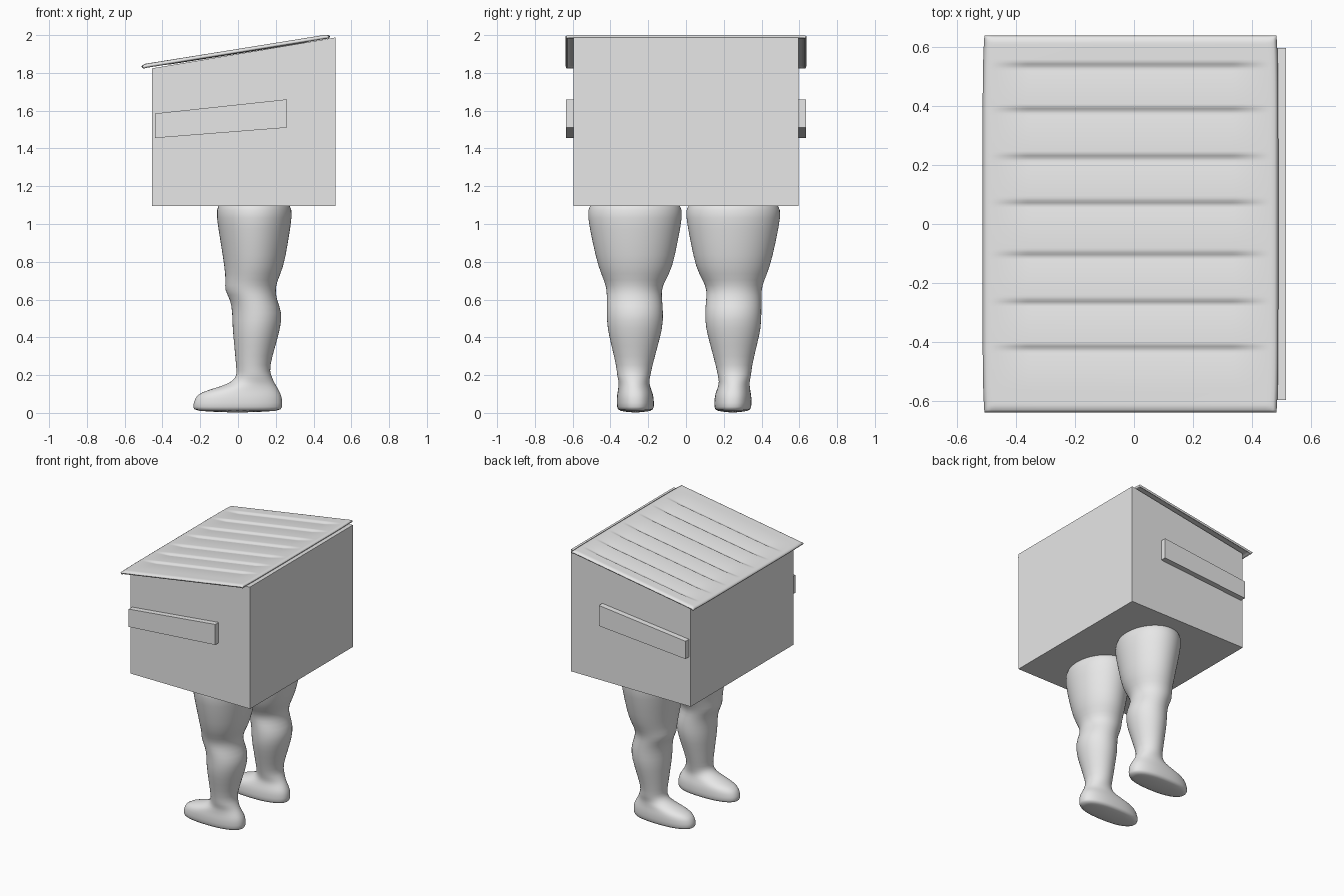
import bpy, bmesh, math

cube = bpy.data.objects.get("Cube")
if cube:
    bpy.data.objects.remove(cube, do_unlink=True)

grey = bpy.data.materials.new("plain grey")
grey.use_nodes = True
grey.diffuse_color = (0.8, 0.8, 0.8, 1)
grey.node_tree.nodes["Principled BSDF"].inputs["Base Color"].default_value = (0.8, 0.8, 0.8, 1)


def finish(name, bm, smooth=None):
    bmesh.ops.recalc_face_normals(bm, faces=bm.faces)
    mesh = bpy.data.meshes.new(name)
    bm.to_mesh(mesh)
    bm.free()
    mesh.materials.append(grey)
    obj = bpy.data.objects.new(name, mesh)
    bpy.context.collection.objects.link(obj)
    if smooth:
        bpy.ops.object.select_all(action="DESELECT")
        obj.select_set(True)
        bpy.context.view_layer.objects.active = obj
        bpy.ops.object.shade_smooth_by_angle(angle=math.radians(smooth))
    return obj


def slab(name, outline, y0, y1):
    """Extrude an x-z outline along y."""
    bm = bmesh.new()
    face = bm.faces.new([bm.verts.new((x, y0, z)) for x, z in outline])
    made = bmesh.ops.extrude_face_region(bm, geom=[face])["geom"]
    moved = [v for v in made if isinstance(v, bmesh.types.BMVert)]
    bmesh.ops.translate(bm, verts=moved, vec=(0, y1 - y0, 0))
    return finish(name, bm)


# Container with a sloping top
slab("container_body", [(-0.455, 1.095), (0.515, 1.095), (0.515, 1.987), (-0.455, 1.824)],
     -0.595, 0.595)

# Slanted side bars
bar = [(-0.44, 1.455), (0.26, 1.51), (0.26, 1.66), (-0.44, 1.585)]
slab("right_side_bar", bar, -0.635, -0.59)
slab("left_side_bar", bar, 0.59, 0.635)

# Lid: rounded sheet with seven pressed grooves
GROOVES = [0.53, 0.38, 0.22, 0.065, -0.11, -0.27, -0.425]


def groove(y):
    depth = 0
    for line in GROOVES:
        t = y - line
        if 0 <= t < 0.018:
            depth = max(depth, 1 - t / 0.018)
        elif -0.14 < t < 0:
            depth = max(depth, (1 + t / 0.14) ** 2)
    return depth


bm = bmesh.new()
bmesh.ops.create_grid(bm, x_segments=80, y_segments=160, size=1)
for v in bm.verts:
    x, y = v.co.x * 0.5, v.co.y * 0.637
    fade = min(1, max(0, (0.47 - abs(x)) / 0.12))
    edge = max(0, 1 - min(0.5 - abs(x), 0.637 - abs(y)) / 0.025)
    v.co = (x - 0.012 - 0.006 * (y / 0.637) ** 8 * v.co.x, y,
            1.925 + 0.16 * x - 0.011 * fade * groove(y) - 0.01 * edge ** 2)
lid = finish("lid", bm, 50)
sheet = lid.modifiers.new("thickness", "SOLIDIFY")
sheet.thickness = 0.014
sheet.offset = -1

# Leg rings: height, back and toe limits in x, inner and outer limits in y
RINGS = [
    (0.01, -0.23, 0.225, 0.16, 0.335),
    (0.025, -0.242, 0.236, 0.148, 0.347),
    (0.08, -0.23, 0.235, 0.15, 0.348),
    (0.11, -0.2, 0.222, 0.158, 0.342),
    (0.14, -0.09, 0.205, 0.17, 0.338),
    (0.165, -0.03, 0.19, 0.175, 0.336),
    (0.2, -0.005, 0.175, 0.168, 0.346),
    (0.24, -0.01, 0.165, 0.16, 0.347),
    (0.36, -0.02, 0.2, 0.128, 0.376),
    (0.45, -0.03, 0.225, 0.103, 0.398),
    (0.53, -0.03, 0.235, 0.1, 0.4),
    (0.6, -0.04, 0.205, 0.106, 0.4),
    (0.65, -0.073, 0.198, 0.11, 0.4),
    (0.7, -0.065, 0.208, 0.09, 0.413),
    (0.77, -0.072, 0.242, 0.05, 0.445),
    (0.9, -0.092, 0.265, 0.025, 0.475),
    (1.05, -0.118, 0.29, -0.006, 0.506),
    (1.1, -0.11, 0.28, 0.006, 0.494),
    (1.15, -0.06, 0.23, 0.06, 0.44),
]
SIDES = 32


def leg(name, mirrored):
    bm = bmesh.new()
    rows = []
    for z, x0, x1, y0, y1 in RINGS:
        row = []
        for i in range(SIDES):
            a = 2 * math.pi * i / SIDES
            c, s = math.cos(a), math.sin(a)
            if z < 0.12:  # fuller outline for the shoe
                c = math.copysign(abs(c) ** 0.85, c)
                s = math.copysign(abs(s) ** 0.85, s)
            y = (y0 + y1) / 2 + s * (y1 - y0) / 2
            row.append(bm.verts.new(((x0 + x1) / 2 + c * (x1 - x0) / 2,
                                     -0.02 - y if mirrored else y, z)))
        rows.append(row)
    for low, high in zip(rows, rows[1:]):
        for i in range(SIDES):
            j = (i + 1) % SIDES
            bm.faces.new((low[i], low[j], high[j], high[i]))
    # close both ends with a fan around a centre point
    for row, z in ((rows[0], 0.0), (rows[-1], 1.16)):
        centre = bm.verts.new((sum(v.co.x for v in row) / SIDES,
                               sum(v.co.y for v in row) / SIDES, z))
        for i in range(SIDES):
            bm.faces.new((row[i], row[(i + 1) % SIDES], centre))
    obj = finish(name, bm, 60)
    obj.modifiers.new("rounding", "SUBSURF").levels = 1
    obj.modifiers["rounding"].render_levels = 1


leg("left_leg", False)
leg("right_leg", True)
